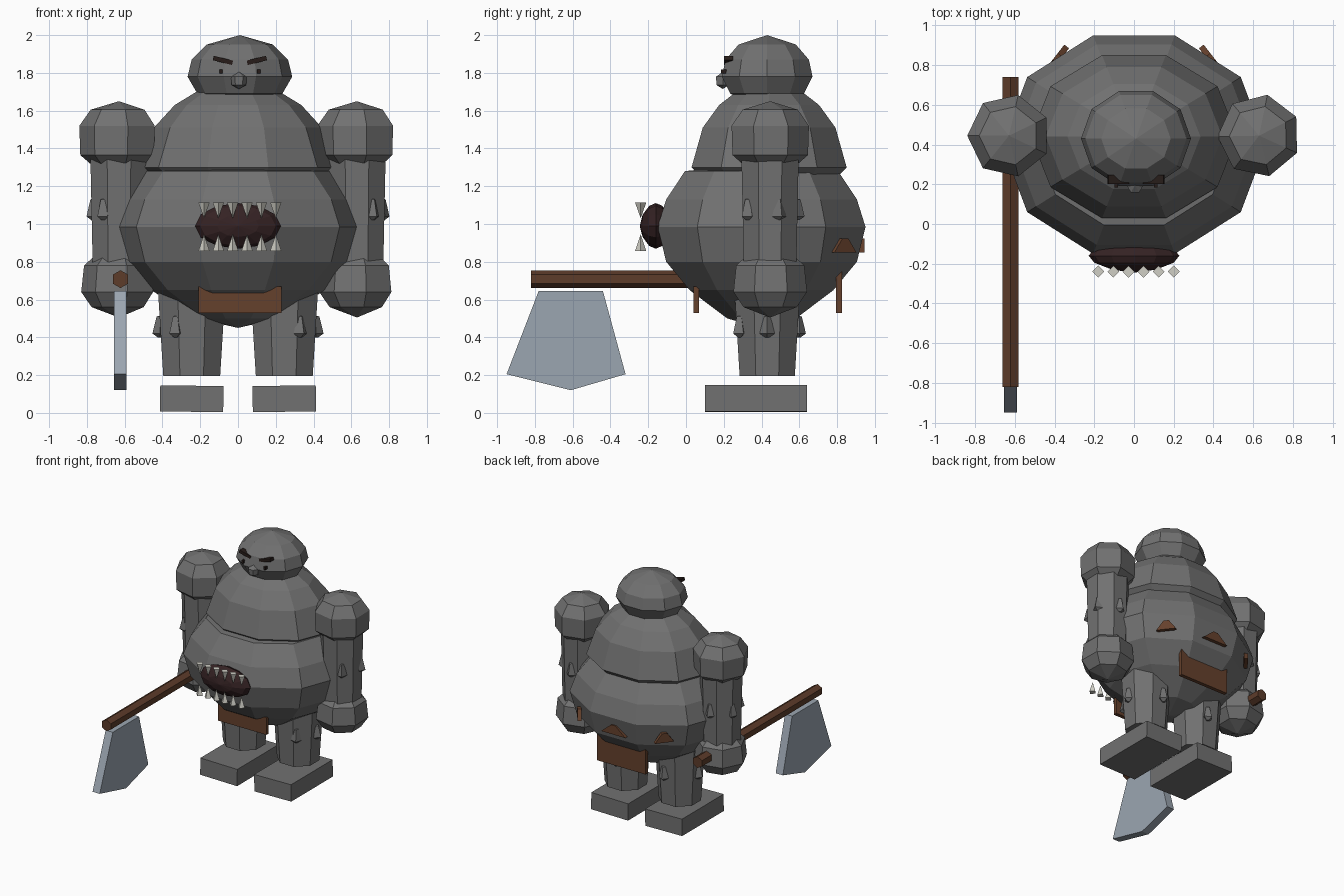
import bpy, bmesh
from math import sin, cos, pi, radians, atan2
from mathutils import Matrix, Vector

if "Cube" in bpy.data.objects:
    bpy.data.objects.remove(bpy.data.objects["Cube"])


def material(name, r, g, b):
    m = bpy.data.materials.new(name)
    m.diffuse_color = (r, g, b, 1)
    m.use_nodes = True
    bsdf = next(n for n in m.node_tree.nodes if n.type == 'BSDF_PRINCIPLED')
    bsdf.inputs["Base Color"].default_value = (r, g, b, 1)
    return m


stone = material("stone_grey", 0.165, 0.165, 0.165)
leather = material("leather_brown", 0.13, 0.052, 0.025)
wood = material("wood_brown", 0.11, 0.045, 0.023)
steel = material("steel_blue_grey", 0.33, 0.38, 0.44)
mouth_dark = material("mouth_dark", 0.035, 0.016, 0.017)
ivory = material("ivory", 0.63, 0.62, 0.56)
black = material("near_black", 0.02, 0.012, 0.01)


def finish(name, bm, mat):
    bmesh.ops.remove_doubles(bm, verts=bm.verts, dist=0.0005)
    bmesh.ops.recalc_face_normals(bm, faces=bm.faces)
    mesh = bpy.data.meshes.new(name)
    bm.to_mesh(mesh)
    bm.free()
    mesh.materials.append(mat)
    ob = bpy.data.objects.new(name, mesh)
    bpy.context.collection.objects.link(ob)
    return ob


def lathe(name, mat, centre, rings, sides, squash=1.0, turn=0.0, matrix=None):
    """Stack of polygon rings given as (z, radius)."""
    bm = bmesh.new()
    loops = []
    for z, r in rings:
        r = max(r, 0.00001)
        loops.append([bm.verts.new((r * cos(turn + 2 * pi * i / sides),
                                    r * squash * sin(turn + 2 * pi * i / sides), z))
                      for i in range(sides)])
    for a, b in zip(loops, loops[1:]):
        for i in range(sides):
            j = (i + 1) % sides
            bm.faces.new((a[i], a[j], b[j], b[i]))
    for loop, ring in ((loops[0], rings[0]), (loops[-1], rings[-1])):
        if ring[1] > 0:
            bm.faces.new(loop)
    if matrix:
        bm.transform(matrix)
    bm.transform(Matrix.Translation(centre))
    return finish(name, bm, mat)


def box(name, mat, centre, size, rot=None):
    bm = bmesh.new()
    bmesh.ops.create_cube(bm, size=1.0)
    bm.transform(Matrix.Diagonal((*size, 1)))
    if rot:
        bm.transform(rot)
    bm.transform(Matrix.Translation(centre))
    return finish(name, bm, mat)


def slab(name, mat, outline, depth, matrix):
    """Flat outline in local xy, given thickness along local z."""
    bm = bmesh.new()
    face = bm.faces.new([bm.verts.new((x, y, -depth / 2)) for x, y in outline])
    out = bmesh.ops.extrude_face_region(bm, geom=[face])["geom"]
    top = [v for v in out if isinstance(v, bmesh.types.BMVert)]
    bmesh.ops.translate(bm, verts=top, vec=(0, 0, depth))
    bm.transform(matrix)
    return finish(name, bm, mat)


# Body: three stacked ten-sided masses
lathe("belly", stone, (0, 0.4, 0),
      [(0.45, 0), (0.5, 0.22), (0.65, 0.46), (0.8, 0.61), (0.985, 0.665),
       (1.13, 0.61), (1.28, 0.49), (1.32, 0)], 10, 0.87)
lathe("chest", stone, (0, 0.44, 0),
      [(1.2, 0.4), (1.3, 0.52), (1.51, 0.445), (1.63, 0.335), (1.7, 0.22), (1.74, 0)],
      10, 0.83)
lathe("head", stone, (0.01, 0.43, 0),
      [(1.64, 0.1), (1.69, 0.225), (1.78, 0.277), (1.87, 0.255), (1.95, 0.175), (2.0, 0)],
      10, 0.91)

# Face
lathe("nose", stone, (0.005, 0.195, 1.76),
      [(-0.045, 0), (-0.025, 0.038), (0.02, 0.042), (0.045, 0)], 6)
for side, name in ((-1, "right"), (1, "left")):
    x = 0.01 + side * 0.09
    box(name + "_eyebrow", black, (x, 0.225, 1.866), (0.105, 0.045, 0.024),
        Matrix.Rotation(side * radians(-14), 4, 'Y'))
    box(name + "_eye", black, (x + side * 0.01, 0.2, 1.808), (0.018, 0.03, 0.022))

# Belly mouth with two rows of teeth
lathe("mouth", mouth_dark, (0, -0.16, 0.99),
      [(-0.085, 0), (-0.07, 0.11), (-0.035, 0.2), (0, 0.228),
       (0.035, 0.2), (0.07, 0.11), (0.085, 0)], 12, 0.53,
      matrix=Matrix.Rotation(pi / 2, 4, 'X') @ Matrix.Identity(4))
for i in range(6):
    x = -0.18 + i * 0.076
    lathe("lower_tooth", ivory, (x, -0.24, 0), [(0.857, 0.03), (0.945, 0)], 4)
    lathe("upper_tooth", ivory, (x, -0.24, 0), [(1.03, 0), (1.115, 0.03)], 4)

# Limbs
shoulder = [(1.29, 0), (1.3, 0.13), (1.365, 0.205), (1.52, 0.21), (1.605, 0.15), (1.65, 0)]
hand = [(0.505, 0), (0.56, 0.145), (0.64, 0.2), (0.78, 0.185), (0.84, 0.12), (0.86, 0)]
bump = [(-0.06, 0.012), (-0.04, 0.04), (0.05, 0.018), (0.055, 0)]
for side, name in ((-1, "right"), (1, "left")):
    turn = radians(27) if side > 0 else pi
    arm = (side * 0.63, 0.445, 0)
    leg = (side * 0.245, 0.43, 0)
    lathe(name + "_shoulder", stone, arm, shoulder, 7, turn=turn)
    lathe(name + "_hand", stone, arm, hand, 7, turn=turn)
    lathe(name + "_arm", stone, arm, [(0.75, 0.15), (1.4, 0.165)], 8, turn=pi / 8)
    lathe(name + "_leg", stone, leg, [(0.195, 0.163), (0.75, 0.2)], 8, 0.97, turn=pi / 8)
    box(name + "_foot", stone, (side * 0.245, 0.37, 0.075), (0.335, 0.54, 0.138),
        Matrix.Rotation(side * radians(-0.8), 4, 'Y'))
    # Small rock chips on the limbs
    for a in (-125, -55, 20, 90, 160):
        d = Vector((cos(radians(a)) * side, sin(radians(a)), 0))
        lathe(name + "_arm_chip", stone, Vector(arm) + d * 0.143 + Vector((0, 0, 1.08)),
              bump, 4, turn=radians(a))
    for a in (-60, 0, 100):
        d = Vector((cos(radians(a)) * side, sin(radians(a)), 0))
        lathe(name + "_leg_chip", stone, Vector(leg) + d * 0.168 + Vector((0, 0, 0.46)),
              bump, 4, turn=radians(a))

# Loincloth flaps and triangular back patches
box("front_flap", leather, (0.01, 0.055, 0.6), (0.44, 0.03, 0.14))
box("back_flap", leather, (0.01, 0.81, 0.64), (0.44, 0.03, 0.22))
patches = ((0, 0.93, 0.11), (0.385, 0.835, 0.075), (-0.385, 0.835, 0.075))
for x, y, half in patches:
    face_turn = atan2(-x * 1.45, y - 0.4) if x else 0
    place = (Matrix.Translation((x, y, 0.848)) @ Matrix.Rotation(face_turn, 4, 'Z')
             @ Matrix.Rotation(pi / 2, 4, 'X'))
    slab("back_patch", leather, [(-half, 0), (half, 0), (0.02, 0.075), (-0.02, 0.075)],
         0.03, place)

# Axe held in the right hand
lathe("axe_handle", wood, (-0.622, 0, 0.708), [(-0.74, 0.047), (0.82, 0.047)], 6,
      turn=pi / 2, matrix=Matrix.Rotation(pi / 2, 4, 'X'))
blade = [(-0.78, 0.645), (-0.44, 0.645), (-0.32, 0.205), (-0.61, 0.12), (-0.95, 0.205)]
slab("axe_blade", steel, blade, 0.065,
     Matrix.Translation((-0.623, 0, 0)) @ Matrix(((0, 0, 1, 0), (1, 0, 0, 0),
                                                  (0, 1, 0, 0), (0, 0, 0, 1))))
